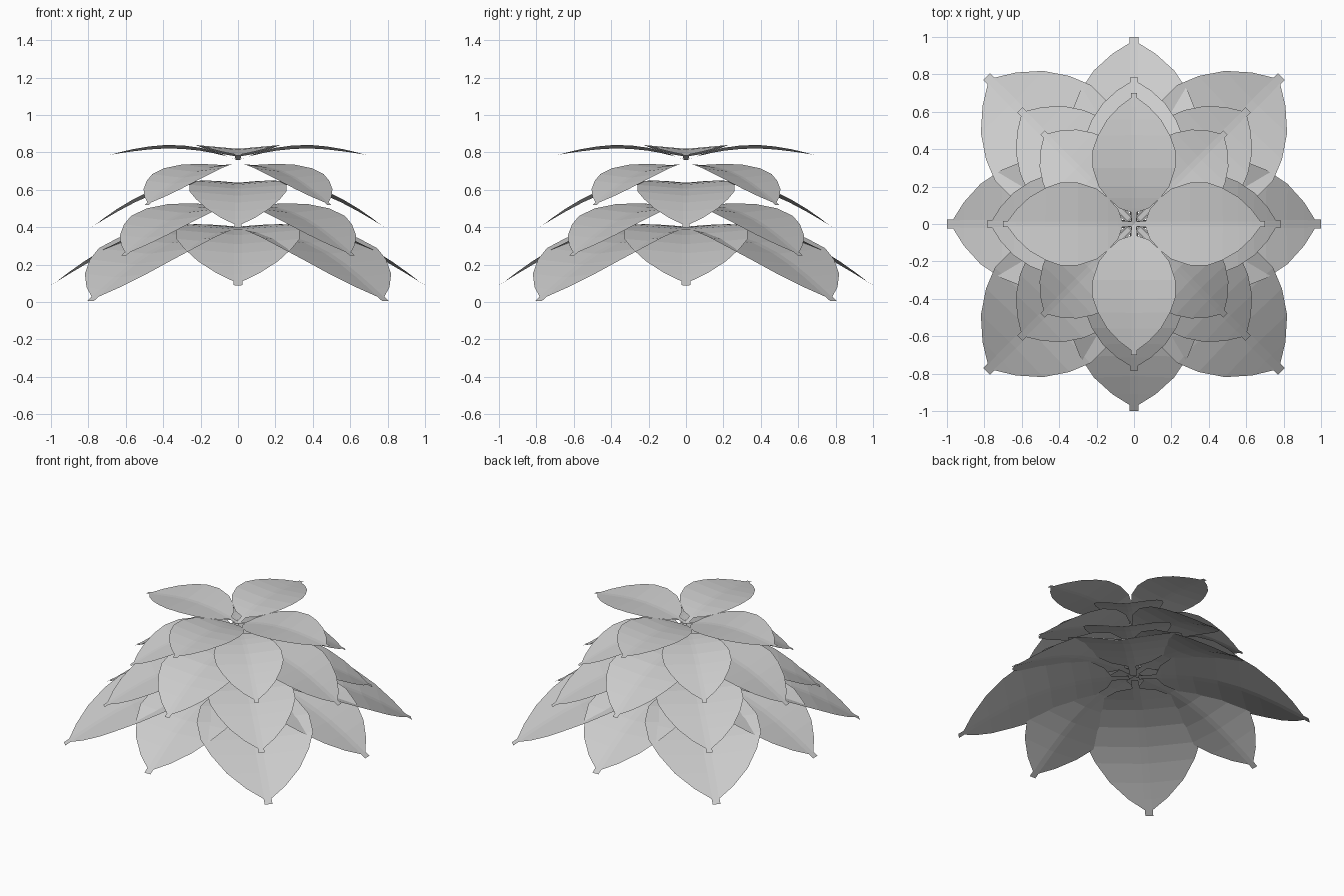
import bpy, bmesh, math
from mathutils import Matrix, Vector

cube = bpy.data.objects.get("Cube")
if cube:
    bpy.data.objects.remove(cube, do_unlink=True)

grey = bpy.data.materials.new("leaf_grey")
grey.use_nodes = True
grey.diffuse_color = (0.6, 0.6, 0.6, 1)
grey.node_tree.nodes["Principled BSDF"].inputs["Base Color"].default_value = (0.6, 0.6, 0.6, 1)

# Half outline of a unit leaf: distance along, half width
OUTLINE = [(0, .02), (.09, .022), (.12, .11), (.2, .2), (.29, .27), (.43, .315),
           (.57, .315), (.68, .275), (.8, .205), (.9, .11), (.965, .022), (1, .022)]
RIB = 0.02      # half width of the flat midrib
CUP = 0.09      # how much the blade rises from midrib to edge


def arch_height(t, arch):
    """Upward bow of the leaf, strongest just before the middle."""
    return arch * math.sin(math.pi * t ** 0.9)


def add_leaf(name, start, base_z, reach, tip_z, arch, angle):
    """One arched leaf from the centre out to its tip."""
    run, drop = reach - start, tip_z - base_z
    length = math.hypot(run, drop)
    along = Vector((run, 0, drop)) / length
    up = Vector((-along.z, 0, along.x))
    bm = bmesh.new()
    rows = []
    for t, w in OUTLINE:
        rib = min(RIB, w * 0.8)
        row = []
        for y in (-w, -(w + rib) / 2, -rib, rib, (w + rib) / 2, w):
            h = arch_height(t, arch) + CUP * (abs(y) - rib)
            p = Vector((start, 0, base_z)) + length * (t * along + h * up)
            p.y = y * length
            row.append(bm.verts.new(p))
        rows.append(row)
    for a, b in zip(rows, rows[1:]):
        for i in range(len(a) - 1):
            bm.faces.new((a[i], b[i], b[i + 1], a[i + 1]))
    bm.transform(Matrix.Rotation(angle, 4, "Z"))
    mesh = bpy.data.meshes.new(name)
    bm.to_mesh(mesh)
    bm.free()
    mesh.materials.append(grey)
    bpy.context.collection.objects.link(bpy.data.objects.new(name, mesh))


# Whorls from top to bottom: name, start, base z, reach, tip z, arch, turn in degrees
WHORLS = [
    ("crown_leaf", 0.0, .76, .70, .785, .07, 0),
    ("upper_diagonal_leaf", .035, .73, .69, .52, .09, 45),
    ("middle_leaf", 0.0, .635, .785, .40, .093, 0),
    ("middle_diagonal_leaf", .03, .515, .862, .25, .093, 45),
    ("lower_leaf", 0.0, .40, 1.0, .09, .093, 0),
    ("lower_diagonal_leaf", .03, .375, 1.115, .005, .093, 45),
]
for name, start, base_z, reach, tip_z, arch, turn in WHORLS:
    for k in range(4):
        add_leaf(f"{name}_{k + 1}", start, base_z, reach, tip_z, arch,
                 math.radians(turn + 90 * k))
